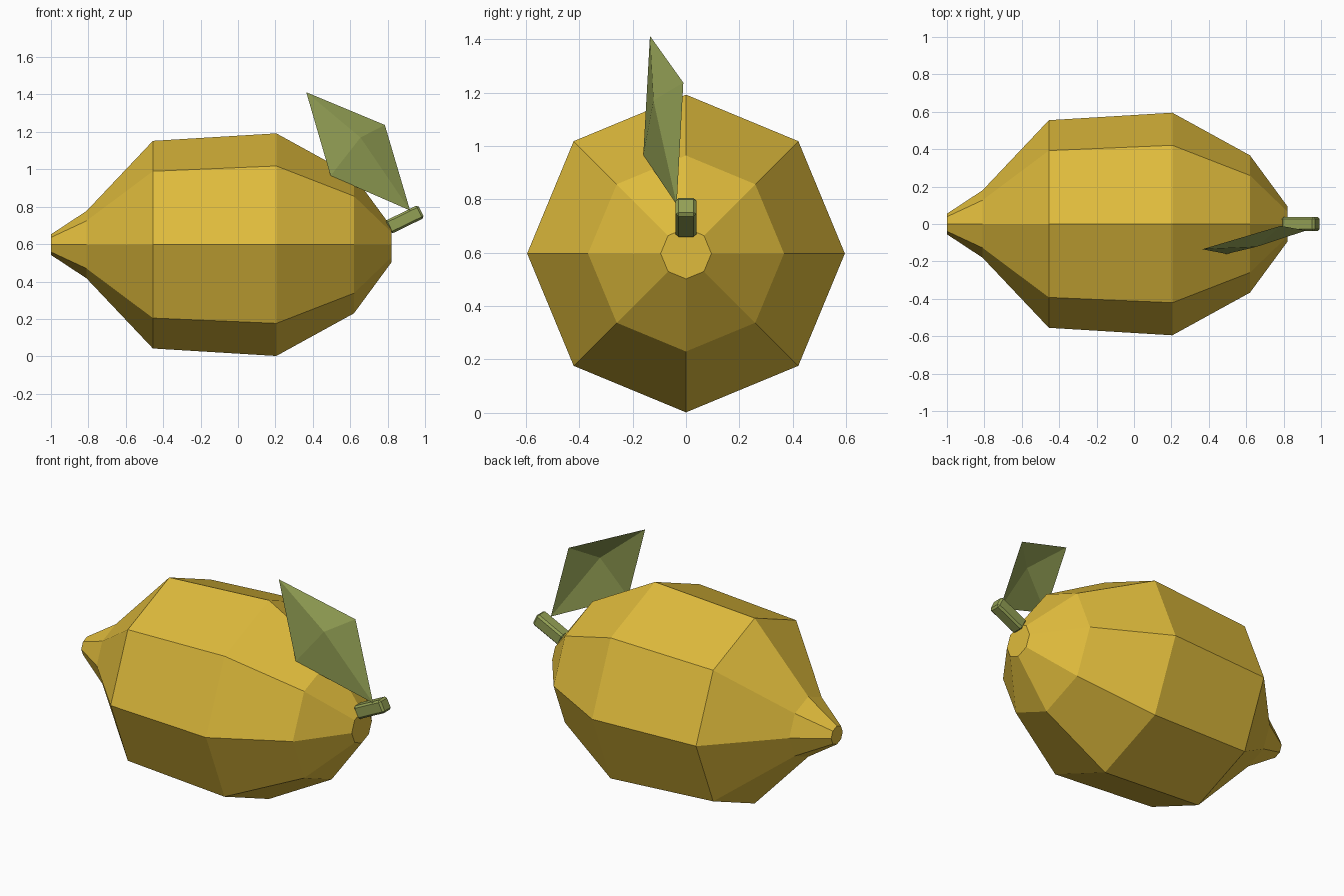
import bpy
import bmesh
from math import cos, sin, pi, radians
from mathutils import Matrix

cube = bpy.data.objects.get("Cube")
if cube:
    bpy.data.objects.remove(cube, do_unlink=True)


def make_material(name, rgb):
    mat = bpy.data.materials.new(name)
    mat.use_nodes = True
    color = (*rgb, 1.0)
    mat.diffuse_color = color
    mat.node_tree.nodes["Principled BSDF"].inputs["Base Color"].default_value = color
    return mat


def add_object(name, bm, mat):
    mesh = bpy.data.meshes.new(name)
    bm.to_mesh(mesh)
    bm.free()
    mesh.materials.append(mat)
    obj = bpy.data.objects.new(name, mesh)
    bpy.context.collection.objects.link(obj)
    return obj


yellow = make_material("lemon yellow", (0.74, 0.50, 0.045))
green = make_material("leaf green", (0.29, 0.35, 0.09))

# Fruit body: eight-sided rings (x, radius) bridged along the x axis
SIDES = 8
AXIS_Z = 0.597
profile = [(-1.0, 0.055), (-0.81, 0.18), (-0.455, 0.555),
           (0.205, 0.595), (0.62, 0.367), (0.82, 0.095)]
bm = bmesh.new()
rings = []
for x, r in profile:
    angles = [2 * pi * i / SIDES for i in range(SIDES)]
    rings.append([bm.verts.new((x, r * cos(a), AXIS_Z + r * sin(a))) for a in angles])
for a, b in zip(rings, rings[1:]):
    for i in range(SIDES):
        j = (i + 1) % SIDES
        bm.faces.new((a[i], a[j], b[j], b[i]))
bm.faces.new(rings[0])
bm.faces.new(rings[-1])
bmesh.ops.recalc_face_normals(bm, faces=bm.faces)
add_object("fruit_body", bm, yellow)

# Stem: bevelled square bar tilted upward
bm = bmesh.new()
bmesh.ops.create_cube(bm, size=1.0)
bmesh.ops.scale(bm, vec=(0.197, 0.077, 0.077), verts=bm.verts)
bmesh.ops.bevel(bm, geom=bm.edges[:], offset=0.011, segments=1, affect='EDGES')
bmesh.ops.transform(bm, matrix=Matrix.Rotation(radians(-26), 4, 'Y'), verts=bm.verts)
bmesh.ops.translate(bm, vec=(0.891, 0, 0.732), verts=bm.verts)
add_object("stem", bm, green)

# Leaf: thin sheet of four triangles folded around a raised middle
outline = [(0.92, -0.035, 0.78), (0.785, -0.01, 1.237),
           (0.365, -0.135, 1.412), (0.495, -0.16, 0.965)]
bm = bmesh.new()
middle = bm.verts.new((0.655, -0.122, 1.17))
rim = [bm.verts.new(p) for p in outline]
for i in range(len(rim)):
    bm.faces.new((middle, rim[i], rim[(i + 1) % len(rim)]))
add_object("leaf", bm, green)
